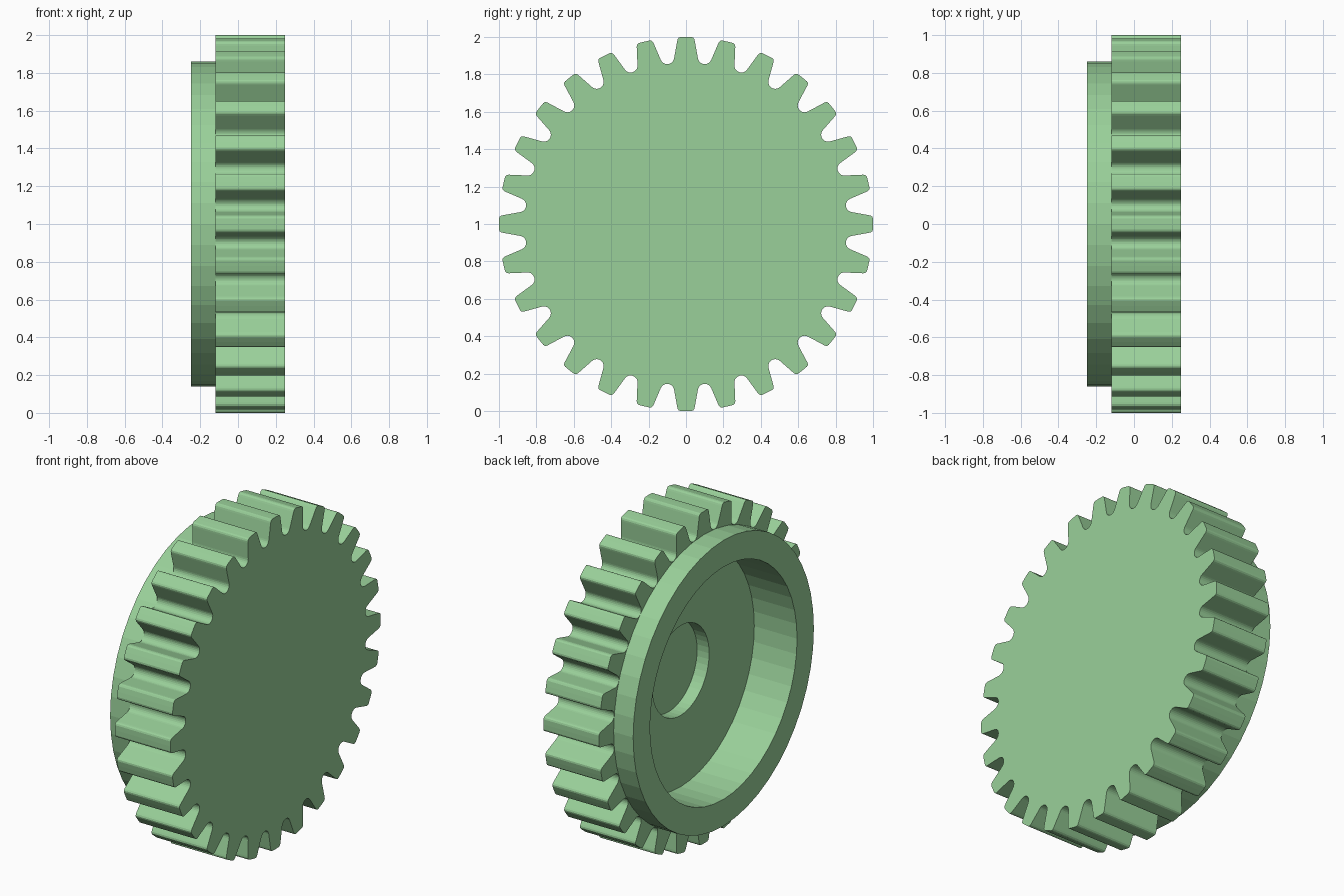
import bpy, bmesh
from math import sin, cos, pi, radians

if "Cube" in bpy.data.objects:
    bpy.data.objects.remove(bpy.data.objects["Cube"])

TEETH, SEGS = 28, 48
green = bpy.data.materials.new("green")
green.diffuse_color = (0.32, 0.63, 0.32, 1)
green.use_nodes = True
green.node_tree.nodes["Principled BSDF"].inputs["Base Color"].default_value = green.diffuse_color


def finish(name, bm):
    bmesh.ops.recalc_face_normals(bm, faces=bm.faces[:])
    me = bpy.data.meshes.new(name)
    bm.to_mesh(me)
    bm.free()
    me.materials.append(green)
    ob = bpy.data.objects.new(name, me)
    bpy.context.collection.objects.link(ob)
    ob.location.z = 1
    return ob


def ring(bm, x, r):
    return [bm.verts.new((x, r * cos(2 * pi * i / SEGS), r * sin(2 * pi * i / SEGS)))
            for i in range(SEGS)]


def bridge(bm, a, b):
    n = len(a)
    for i in range(n):
        bm.faces.new((a[i], a[(i + 1) % n], b[(i + 1) % n], b[i]))


def lathe(name, profile, closed):
    """Spin (x, radius) points around the x axis; closed loop or capped ends."""
    bm = bmesh.new()
    rings = [ring(bm, x, r) for x, r in profile]
    for a, b in zip(rings, rings[1:]):
        bridge(bm, a, b)
    if closed:
        bridge(bm, rings[-1], rings[0])
    else:
        bm.faces.new(rings[0])
        bm.faces.new(rings[-1])
    return finish(name, bm)


# Outline of the gear: rounded tooth tip, straight flanks, round valley
def gear_outline():
    tip = [(0.047, 0.978), (0.0445, 0.988), (0.039, 0.996), (0.03, 0.9995)]
    tip = [(-u, r) for u, r in tip] + [(0, 1.0)] + [(u, r) for u, r in tip[::-1]]
    arc = [radians(-164 + 148 * i / 10) for i in range(11)]
    valley = [(0.037 * cos(t), 0.897 + 0.037 * sin(t)) for t in arc]
    pts = []
    for k in range(TEETH):
        for part, shift in ((tip, 0), (valley, 0.5)):
            a = 2 * pi * (k + shift) / TEETH
            pts += [(u * cos(a) + r * sin(a), r * cos(a) - u * sin(a)) for u, r in part]
    return pts


# Toothed wheel
bm = bmesh.new()
outline = gear_outline()
back = [bm.verts.new((-0.12, y, z)) for y, z in outline]
front = [bm.verts.new((0.25, y, z)) for y, z in outline]
bridge(bm, back, front)
bm.faces.new(back)
bm.faces.new(front)
wheel = finish("toothed_wheel", bm)

# Stepped recess cut into the back of the wheel
cutter = lathe("recess_cutter",
               [(-0.3, 0.70), (0.035, 0.70), (0.035, 0.27), (0.115, 0.27)], False)
cutter.hide_render = True
mod = wheel.modifiers.new("recess", 'BOOLEAN')
mod.operation = 'DIFFERENCE'
mod.solver = 'EXACT'
mod.object = cutter
bpy.context.view_layer.objects.active = wheel
bpy.ops.object.modifier_apply(modifier=mod.name)
bpy.data.objects.remove(cutter)

# Raised collar around the recess
lathe("collar", [(-0.25, 0.70), (-0.25, 0.86), (-0.12, 0.86), (-0.12, 0.70)], True)
